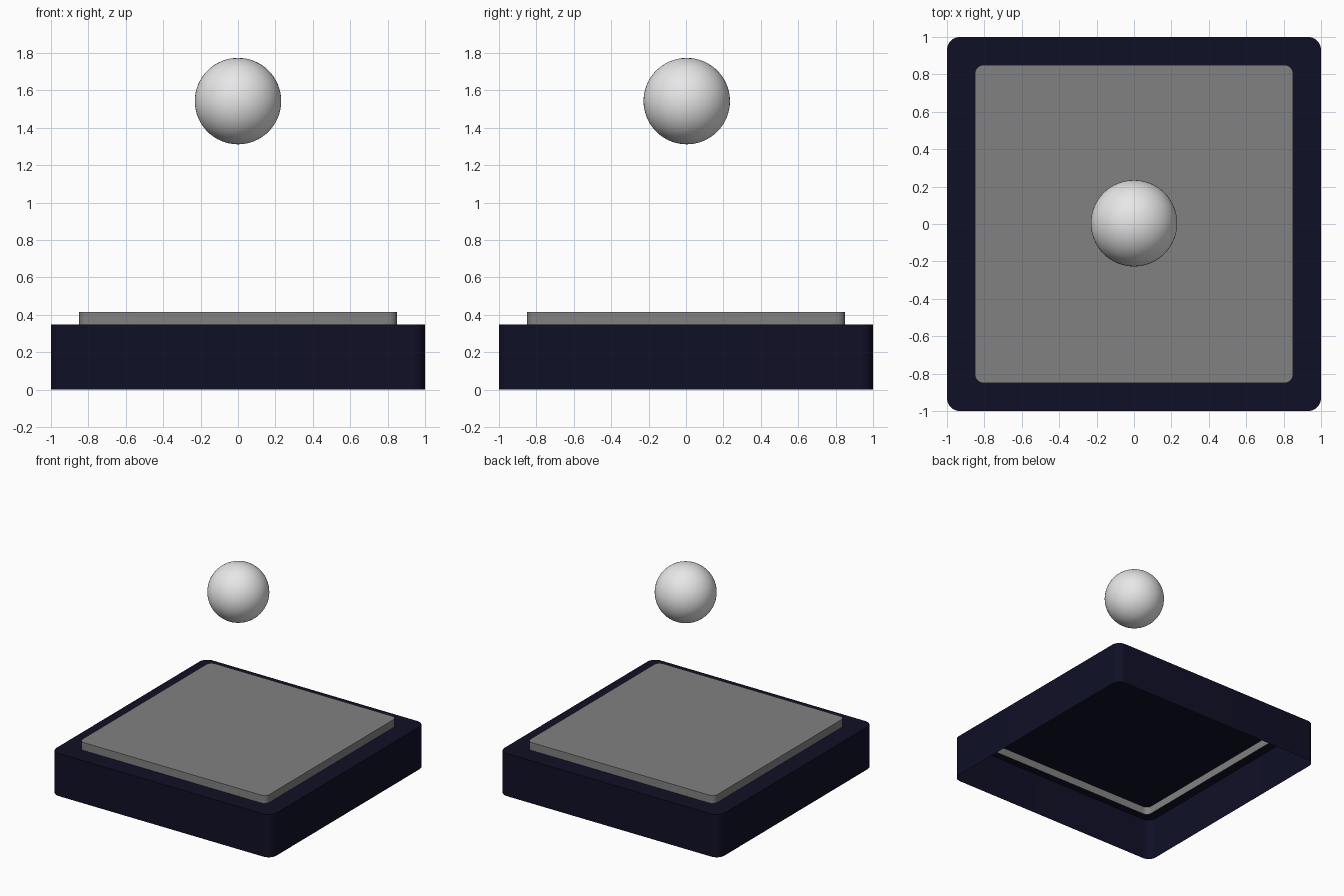
import bpy, bmesh, math

if "Cube" in bpy.data.objects:
    bpy.data.objects.remove(bpy.data.objects["Cube"])


def material(name, rgb):
    m = bpy.data.materials.new(name)
    m.diffuse_color = (*rgb, 1.0)
    m.use_nodes = True
    m.node_tree.nodes["Principled BSDF"].inputs["Base Color"].default_value = m.diffuse_color
    return m


navy = material("dark navy", (0.005, 0.005, 0.02))
grey = material("mid grey", (0.22, 0.22, 0.22))
pale = material("pale grey", (0.8, 0.8, 0.8))


def smooth(obj, angle=35):
    bpy.ops.object.select_all(action='DESELECT')
    obj.select_set(True)
    bpy.context.view_layer.objects.active = obj
    bpy.ops.object.shade_smooth_by_angle(angle=math.radians(angle))


def rounded_shell(name, half, radius, z0, z1, mat, steps=8):
    """Rounded square cap with straight walls, open underneath."""
    bm = bmesh.new()
    ring = []
    for q in range(4):
        mid = math.pi / 4 + q * math.pi / 2
        cx = math.copysign(half - radius, math.cos(mid))
        cy = math.copysign(half - radius, math.sin(mid))
        for i in range(steps + 1):
            a = (q + i / steps) * math.pi / 2
            ring.append((cx + radius * math.cos(a), cy + radius * math.sin(a)))
    low = [bm.verts.new((x, y, z0)) for x, y in ring]
    high = [bm.verts.new((x, y, z1)) for x, y in ring]
    bm.faces.new(high)
    n = len(ring)
    for i in range(n):
        j = (i + 1) % n
        bm.faces.new((low[i], low[j], high[j], high[i]))
    me = bpy.data.meshes.new(name)
    bm.to_mesh(me)
    bm.free()
    me.materials.append(mat)
    obj = bpy.data.objects.new(name, me)
    bpy.context.collection.objects.link(obj)
    smooth(obj)
    return obj


# Hollow base and the plate sunk slightly into its top
rounded_shell("base", 1.0, 0.07, 0.0, 0.35, navy)
rounded_shell("top_plate", 0.85, 0.045, 0.285, 0.415, grey)

# Floating ball
bpy.ops.mesh.primitive_uv_sphere_add(segments=64, ring_count=32, radius=0.231,
                                     location=(0, 0.004, 1.543))
ball = bpy.context.object
ball.name = "floating_ball"
ball.data.materials.append(pale)
smooth(ball)
